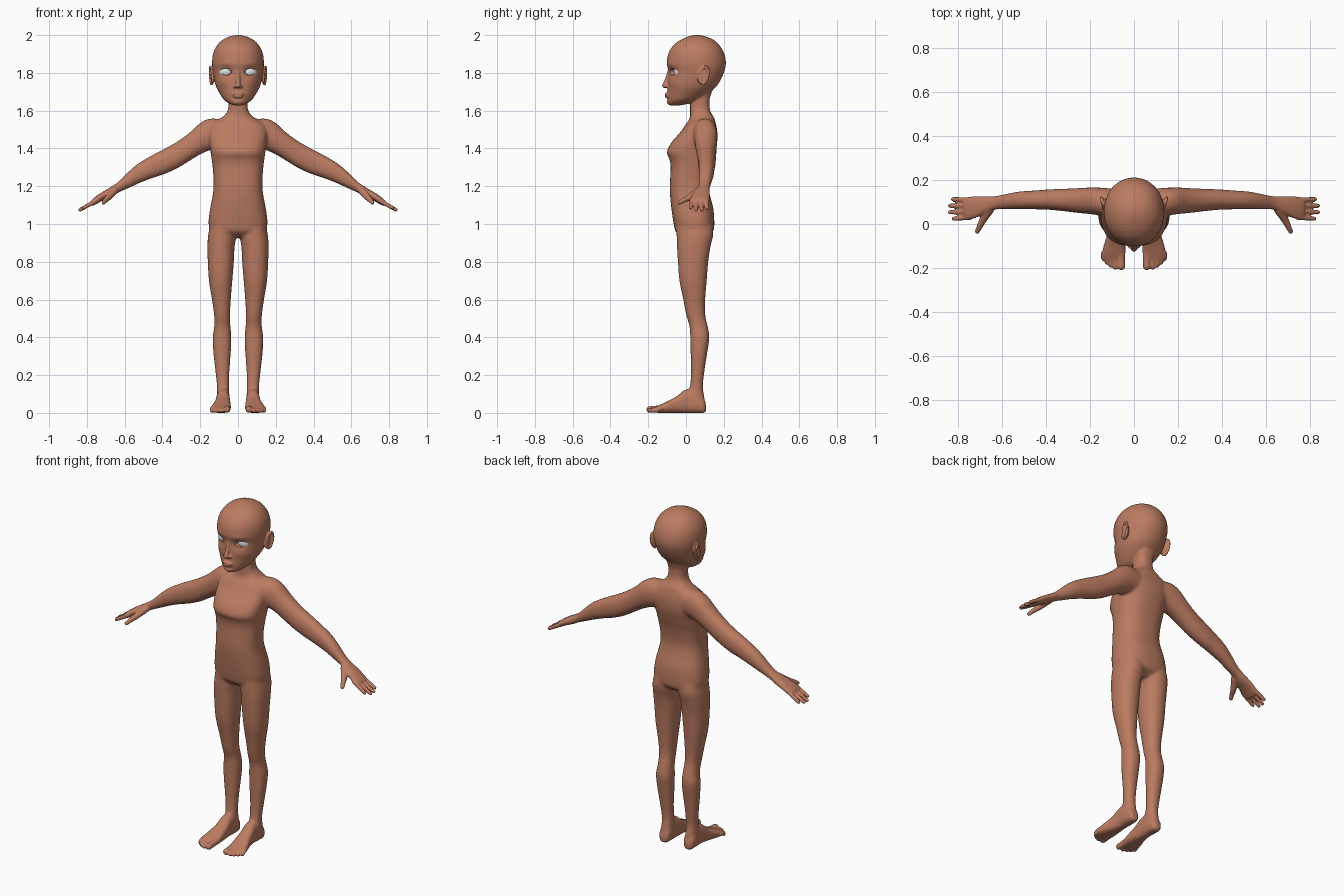
import bpy, bmesh, math
from mathutils import Matrix

def material(name, rgb):
    m = bpy.data.materials.new(name)
    m.diffuse_color = (*rgb, 1)
    return m

SKIN = material("warm brown skin", (0.50, 0.20, 0.12))
WHITE = material("eye white", (0.75, 0.78, 0.78))
bm = bmesh.new()      # all body parts gather here, then get fused

def spline(rows, steps):
    """Catmull-Rom through rows of numbers."""
    out = []
    for i in range(len(rows) - 1):
        a, b, c, d = (rows[max(0, min(len(rows) - 1, i + k))] for k in (-1, 0, 1, 2))
        for s in range(steps):
            t = s / steps
            out.append([q + 0.5 * t * (r - p + t * (2*p - 5*q + 4*r - s4 + t * (3*(q - r) + s4 - p)))
                        for p, q, r, s4 in zip(a, b, c, d)])
    return out + [list(rows[-1])]

def loft(rows, axis, sides=48, power=2.2, steps=6, mirror=False, sculpt=None):
    """Rows are (position on axis, a min, a max, b min, b max)."""
    for sign in ((1, -1) if mirror else (1,)):
        rings = []
        for t, a0, a1, b0, b1 in spline(rows, steps):
            ring = []
            for k in range(sides):
                c, s = math.cos(k * math.tau / sides), math.sin(k * math.tau / sides)
                a = (a0 + a1) / 2 + (a1 - a0) / 2 * math.copysign(abs(c) ** (2 / power), c)
                b = (b0 + b1) / 2 + (b1 - b0) / 2 * math.copysign(abs(s) ** (2 / power), s)
                p = {'x': (t, a, b), 'y': (a, t, b), 'z': (a, b, t)}[axis]
                p = sculpt(p) if sculpt else p
                ring.append(bm.verts.new((p[0] * sign, p[1], p[2])))
            rings.append(ring)
        faces = [bm.faces.new(rings[0]), bm.faces.new(rings[-1][::-1])]
        for r, q in zip(rings, rings[1:]):
            for k in range(sides):
                n = (k + 1) % sides
                faces.append(bm.faces.new((r[k], q[k], q[n], r[n])))
        bmesh.ops.recalc_face_normals(bm, faces=faces)

def blob(center, radii, tilt=0.0, axis='X', mirror=True):
    for sign in ((1, -1) if mirror else (1,)):
        m = (Matrix.Translation((center[0] * sign, center[1], center[2]))
             @ Matrix.Rotation(tilt * (1 if axis == 'X' else sign), 4, axis)
             @ Matrix.Diagonal((*radii, 1)))
        bmesh.ops.create_icosphere(bm, subdivisions=3, radius=1, matrix=m)

def chain(points, mirror=True, steps=8):
    """Rounded limb from a path of (x, y, z, radius)."""
    for x, y, z, r in spline(points, steps):
        blob((x, y, z), (r, r, r), mirror=mirror)

# torso and neck
loft([(.93, -.05, .05, -.02, .10), (.96, -.135, .135, -.055, .143), (1.0, -.156, .156, -.065, .15),
      (1.08, -.148, .148, -.077, .145), (1.16, -.133, .133, -.085, .125), (1.22, -.129, .129, -.085, .118),
      (1.30, -.134, .134, -.081, .13), (1.345, -.14, .14, -.088, .143), (1.38, -.145, .145, -.102, .153),
      (1.43, -.152, .152, -.078, .165), (1.49, -.155, .155, -.027, .166), (1.53, -.14, .14, .0, .158),
      (1.56, -.09, .09, .02, .15), (1.60, -.055, .055, .022, .128), (1.66, -.05, .05, .022, .125),
      (1.72, -.06, .06, .02, .145)], 'z', power=2.5)

# legs
loft([(1.02, .02, .14, -.05, .135), (.95, .008, .157, -.05, .145), (.88, .018, .162, -.048, .13),
      (.8, .022, .16, -.043, .118), (.7, .03, .154, -.035, .11), (.6, .038, .138, -.015, .102),
      (.52, .042, .127, .0, .102), (.46, .04, .126, .018, .115), (.4, .035, .134, .022, .124),
      (.32, .038, .131, .024, .113), (.22, .045, .12, .026, .098), (.14, .047, .112, .02, .09),
      (.08, .045, .113, .0, .098), (.02, .048, .112, .0, .103)], 'z', mirror=True)

# feet and toes
loft([(.106, .065, .095, .01, .04), (.092, .05, .11, .0, .08), (.05, .043, .115, .0, .11),
      (0, .043, .115, .0, .125), (-.05, .04, .123, .0, .088), (-.1, .038, .138, .0, .06),
      (-.14, .04, .144, .0, .042), (-.165, .045, .138, .002, .03)], 'y', power=2.6, mirror=True)
for x, tip, r in ((.058, -.192, .018), (.085, -.196, .012), (.105, -.186, .012),
                  (.123, -.174, .011), (.139, -.158, .0105)):
    chain([(x, -.13, .024, r), (x, (tip - .13) / 2, .02, r), (x, tip, r, r)])

# arms and palms
loft([(.09, .03, .16, 1.41, 1.555), (.15, .038, .165, 1.39, 1.558), (.20, .045, .166, 1.368, 1.535),
      (.255, .05, .163, 1.335, 1.485), (.32, .058, .16, 1.295, 1.438), (.39, .065, .157, 1.264, 1.398),
      (.45, .067, .152, 1.245, 1.366), (.52, .068, .147, 1.218, 1.325), (.57, .068, .138, 1.195, 1.285),
      (.63, .066, .126, 1.168, 1.226), (.67, .05, .126, 1.145, 1.198), (.72, .028, .126, 1.122, 1.168),
      (.76, .018, .122, 1.1, 1.141), (.775, .024, .118, 1.097, 1.127)], 'x', mirror=True)

# fingers and thumbs
for y0, y1, x in ((.030, .024, .818), (.057, .053, .836), (.083, .083, .836), (.109, .113, .822)):
    chain([(.745, y0, 1.128, .012), (.785, (y0 + y1) / 2, 1.104, .0115), (x, y1, 1.122 - (x - .755) * .58, .010)])
chain([(.655, .065, 1.175, .02), (.685, .02, 1.142, .017), (.70, -.01, 1.127, .0135), (.712, -.034, 1.113, .011)])

# head, with soft dents and bulges on the face: (x, z, push in y, spread x, spread z)
BUMPS = [(.062, 1.808, .010, .032, .02), (.06, 1.848, -.004, .035, .012), (.075, 1.75, -.005, .03, .025),
         (0, 1.645, -.006, .025, .014), (0, 1.682, -.006, .032, .018), (0, 1.662, .004, .025, .006)]

def face(p):
    x, y, z = p
    if y < .03:
        for bx, bz, push, sx, sz in BUMPS:
            y += push * math.exp(-((abs(x) - bx) / sx) ** 2 - ((z - bz) / sz) ** 2)
    return x, y, z

loft([(1.628, -.022, .022, -.086, -.03), (1.64, -.05, .05, -.095, .03), (1.66, -.076, .076, -.097, .075),
      (1.70, -.102, .102, -.097, .13), (1.74, -.12, .12, -.096, .17), (1.80, -.131, .131, -.093, .2),
      (1.85, -.137, .137, -.101, .211), (1.90, -.132, .132, -.094, .203), (1.94, -.115, .115, -.072, .182),
      (1.97, -.088, .088, -.037, .153), (1.99, -.053, .053, .005, .113), (2.0, -.014, .014, .04, .075)],
     'z', sides=96, power=2.05, steps=8, sculpt=face)

# nose and lips
chain([(0, -.088, 1.81, .010), (0, -.096, 1.78, .011), (0, -.106, 1.75, .0125), (0, -.114, 1.732, .0135)], mirror=False)
blob((.014, -.099, 1.729), (.011, .014, .009))
blob((.009, -.1, 1.689), (.022, .0125, .007), .15, 'Y')
blob((0, -.1, 1.675), (.024, .0135, .008), mirror=False)

# ears
blob((.135, .09, 1.782), (.010, .024, .045), -.2)
rim = []
for k in range(9):
    a = math.radians(215 - k * 36)
    u, v = .024 * math.cos(a), .047 * math.sin(a)
    rim.append((.142 + .25 * u + .06 * v, .093 + u + .2 * v, 1.785 + v, .0075))
chain(rim, steps=4)

# fuse everything into one skin
mesh = bpy.data.meshes.new("body")
bm.to_mesh(mesh)
bm.free()
body = bpy.data.objects.new("body", mesh)
bpy.context.collection.objects.link(body)
mesh.materials.append(SKIN)
bpy.context.view_layer.objects.active = body
body.select_set(True)

def modify(kind, **settings):
    mod = body.modifiers.new(kind.lower(), kind)
    for key, value in settings.items():
        setattr(mod, key, value)
    bpy.ops.object.modifier_apply(modifier=mod.name)

modify('REMESH', mode='VOXEL', voxel_size=.0048)

# blend shoulders, hips and ankles more than the fine parts
group = body.vertex_groups.new(name="blend")
for v in body.data.vertices:
    x, y, z = v.co
    w = max(0, min(1, (.45 - abs(x)) / .1, (z - .06) / .04, (1.62 - z) / .04))
    if w > 0:
        group.add([v.index], w, 'REPLACE')
modify('SMOOTH', factor=.5, iterations=40, vertex_group="blend")
modify('SMOOTH', factor=.5, iterations=3)
modify('DECIMATE', ratio=min(1, 100000 / (2 * len(body.data.polygons))))

# eye openings and eyeballs
def ball(name, center, radii, mat, tilt=0):
    b = bmesh.new()
    bmesh.ops.create_uvsphere(b, u_segments=32, v_segments=20, radius=1,
                              matrix=Matrix.Rotation(tilt, 4, 'Y') @ Matrix.Diagonal((*radii, 1)))
    me = bpy.data.meshes.new(name)
    b.to_mesh(me)
    b.free()
    me.materials.append(mat)
    me.shade_smooth()
    o = bpy.data.objects.new(name, me)
    o.location = center
    bpy.context.collection.objects.link(o)
    return o

for side, sign in (("left", 1), ("right", -1)):
    cutter = ball("eye_cutter", (.065 * sign, -.075, 1.806), (.031, .04, .0185), SKIN, -.08 * sign)
    cutter.hide_render = True
    bpy.context.view_layer.update()
    modify('BOOLEAN', operation='DIFFERENCE', object=cutter, solver='EXACT')
    bpy.data.objects.remove(cutter)
    ball(side + "_eyeball", (.063 * sign, -.024, 1.806), (.041, .041, .041), WHITE)

bpy.ops.object.shade_smooth_by_angle(angle=math.radians(50))
